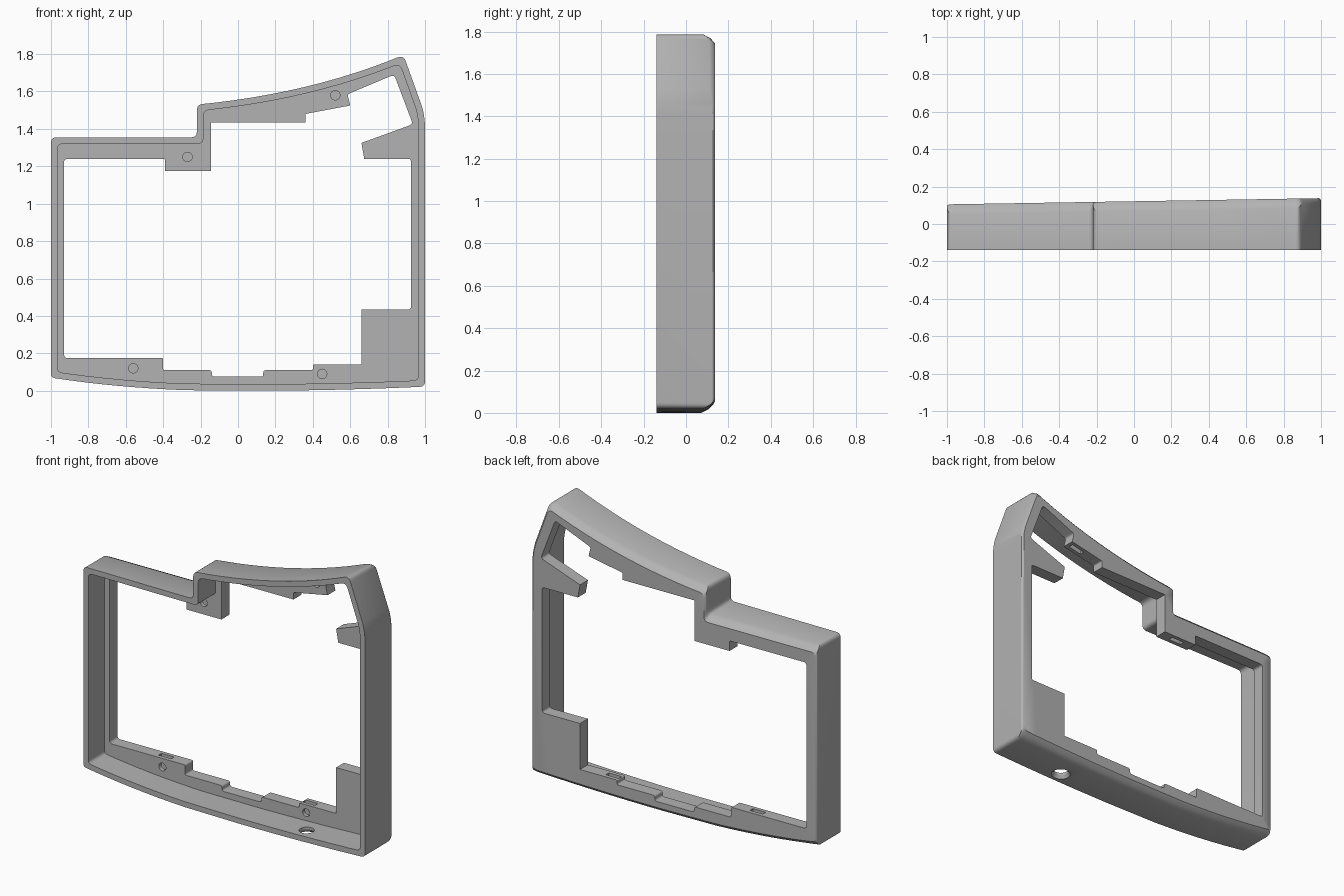
import bpy, bmesh, math
from mathutils import Vector as V

if "Cube" in bpy.data.objects:
    bpy.data.objects.remove(bpy.data.objects["Cube"])

FRONT, WALL, FLANGE = -0.14, 0.035, 0.08

grey = bpy.data.materials.new("matte grey")
grey.use_nodes = True
grey.diffuse_color = (0.45, 0.45, 0.45, 1)
grey.node_tree.nodes["Principled BSDF"].inputs["Base Color"].default_value = grey.diffuse_color


def back(x):
    """Depth of the slightly tilted rear plane."""
    return 0.105 + (x + 1) * 0.0165


def ledge(x):
    """Depth of the front side of the flange."""
    return back(x) - FLANGE


def curve(a, c, b, t):
    return a * (1 - t) ** 2 + c * 2 * t * (1 - t) + b * t * t


def arc(a, mid, b, n):
    """Corners of a gentle curve through three points, without its ends."""
    a, mid, b = V(a), V(mid), V(b)
    return [(*curve(a, mid * 2 - (a + b) / 2, b, k / n), 0) for k in range(1, n)]


def rounded(corners, steps=5):
    """Closed outline from (x, z, radius) corners."""
    out = []
    for i, (x, z, r) in enumerate(corners):
        p = V((x, z))
        if r == 0:
            out.append(p)
            continue
        a = (V(corners[i - 1][:2]) - p).normalized()
        b = (V(corners[(i + 1) % len(corners)][:2]) - p).normalized()
        cut = r / math.tan(a.angle(b) / 2)
        out += [curve(p + a * cut, p, p + b * cut, k / steps) for k in range(steps + 1)]
    return out


def edge_normals(points):
    """Outward normals of the edges before and after each clockwise point."""
    after = []
    for i, p in enumerate(points):
        d = (points[(i + 1) % len(points)] - p).normalized()
        after.append(V((-d.y, d.x)))
    return list(zip(after[-1:] + after[:-1], after))


def inset(corners, width):
    """Move the corners inward; width depends on the edge normal."""
    points, out = [V(c[:2]) for c in corners], []
    for p, (a, b), corner in zip(points, edge_normals(points), corners):
        if a.dot(b) > 0.9:
            m = (a + b).normalized()
            q = p - m * width(m)
        else:
            det = a.x * b.y - a.y * b.x
            wa, wb = width(a), width(b)
            q = p - V((wa * b.y - wb * a.y, wb * a.x - wa * b.x)) / det
        out.append((q.x, q.y, corner[2]))
    return out


def add_loop(bm, outline, depth):
    return [bm.verts.new((p.x, depth(p.x), p.y)) for p in outline]


def bridge(bm, lo, hi):
    for i in range(len(lo)):
        j = (i + 1) % len(lo)
        bm.faces.new((lo[i], lo[j], hi[j], hi[i]))


def fill_between(bm, outer, inner):
    """Flat face between an outline and a hole of any shape."""
    edges = []
    for ring in (outer, inner):
        for i, v in enumerate(ring):
            edges.append(bm.edges.get((v, ring[(i + 1) % len(ring)])))
    bmesh.ops.triangle_fill(bm, edges=edges, use_beauty=True, normal=(0, 1, 0))


def finish(bm, name):
    bmesh.ops.recalc_face_normals(bm, faces=bm.faces)
    mesh = bpy.data.meshes.new(name)
    bm.to_mesh(mesh)
    bm.free()
    mesh.materials.append(grey)
    ob = bpy.data.objects.new(name, mesh)
    bpy.context.collection.objects.link(ob)
    return ob


def loft(name, rings):
    """Closed convex solid through rings of equal point count."""
    bm = bmesh.new()
    loops = [[bm.verts.new(c) for c in ring] for ring in rings]
    for lo, hi in zip(loops, loops[1:]):
        bridge(bm, lo, hi)
    bm.faces.new(loops[0])
    bm.faces.new(loops[-1])
    return finish(bm, name)


def pocket(name, points, near, far):
    """Cutter prism in the flange, between two depths behind its face."""
    return loft(name, [[(p.x, ledge(p.x) + d, p.y) for p in points] for d in (near, far)])


def circle(x, z, r, n=24):
    return [V((x + r * math.cos(k * math.tau / n), z + r * math.sin(k * math.tau / n)))
            for k in range(n)]


# Outer corners, clockwise seen from the front
corners = (
    [(-1, 0.07, 0.025), (-1, 1.355, 0.03), (-0.22, 1.355, 0.03), (-0.22, 1.53, 0.035)]
    + arc((-0.22, 1.53), (0.36, 1.625), (0.885, 1.795), 12)
    + [(0.885, 1.795, 0.035)]
    + arc((0.975, 1.545), (0.993, 1.48), (1, 1.41), 6)
    + [(1, 1.41, 0), (1, 0.022, 0.03)]
    + arc((1, 0.022), (0.55, 0.006), (0.1, 0), 8)
    + [(0.1, 0, 0), (-0.28, 0.003, 0)]
    + arc((-0.28, 0.003), (-0.65, 0.027), (-1, 0.07), 8))
outline = rounded(corners)
cavity = rounded(inset(corners, lambda n: WALL))

# Stepped opening through the flange
opening = rounded([
    (-0.93, 0.175, 0.02), (-0.93, 1.24, 0.02), (-0.39, 1.24, 0.01), (-0.39, 1.175, 0),
    (-0.145, 1.175, 0), (-0.145, 1.435, 0), (0.36, 1.435, 0), (0.36, 1.48, 0.01),
    (0.6, 1.525, 0), (0.585, 1.585, 0.015), (0.835, 1.69, 0.02), (0.935, 1.425, 0.02),
    (0.66, 1.325, 0), (0.675, 1.24, 0), (0.925, 1.24, 0.015), (0.925, 0.435, 0.015),
    (0.66, 0.435, 0), (0.66, 0.14, 0), (0.4, 0.14, 0.01), (0.4, 0.11, 0.01),
    (0.135, 0.11, 0.015), (0.135, 0.075, 0.015), (-0.14, 0.075, 0.015),
    (-0.14, 0.11, 0.015), (-0.4, 0.11, 0.01), (-0.4, 0.175, 0.01)])

# Frame: cavity wall, front rim, outer wall and rear bevel, from inside out
bm = bmesh.new()
rings = [add_loop(bm, cavity, ledge), add_loop(bm, cavity, lambda x: FRONT),
         add_loop(bm, outline, lambda x: FRONT)]
for inward, depth in ((0, 1), (0.4, 0.4), (1, 0)):
    ring = rounded(inset(corners, lambda n: inward * (0.01 + 0.027 * abs(n.y))))
    verts = add_loop(bm, ring, back)
    for v, (a, b) in zip(verts, edge_normals(outline)):
        v.co.y -= depth * (0.01 + 0.043 * abs((a + b).normalized().y))
    rings.append(verts)
for lo, hi in zip(rings, rings[1:]):
    bridge(bm, lo, hi)

# Flange faces and the walls of the opening
hole_front, hole_back = add_loop(bm, opening, ledge), add_loop(bm, opening, back)
bridge(bm, hole_front, hole_back)
fill_between(bm, rings[0], hole_front)
fill_between(bm, rings[-1], hole_back)
frame = finish(bm, "frame")

# Screw holes with nut slots entering from the opening edge
cutters = []
for x, z, reach, tilt in ((-0.27, 1.25, -0.12, 0), (0.52, 1.58, -0.12, 0.2),
                          (-0.56, 0.12, 0.09, 0), (0.45, 0.09, 0.09, 0)):
    cutters.append(pocket("screw_hole_cutter", circle(x, z, 0.025), -0.02, 0.06))
    up = V((-math.sin(tilt), math.cos(tilt)))
    side = V((up.y, -up.x)) * 0.045
    base, tip = V((x, z)) - up * math.copysign(0.04, reach), V((x, z)) + up * reach
    cutters.append(pocket("nut_slot_cutter",
                          [base - side, tip - side, tip + side, base + side], 0.025, 0.055))

# Countersunk hole in the bottom wall
cutters.append(loft("bottom_hole_cutter", [
    [(p.x, p.y, z) for p in circle(0.53, -0.06, r)]
    for z, r in ((-0.02, 0.075), (0.025, 0.045), (0.06, 0.045))]))

# Apply each cut, keeping the body whole if a cut cannot be solved
for cutter in cutters:
    mod = frame.modifiers.new("cut", "BOOLEAN")
    mod.operation, mod.solver, mod.object = "DIFFERENCE", "EXACT", cutter
    bpy.context.view_layer.update()
    result = bpy.data.meshes.new_from_object(
        frame.evaluated_get(bpy.context.evaluated_depsgraph_get()))
    frame.modifiers.remove(mod)
    if len(result.polygons) > len(opening):
        frame.data = result
    bpy.data.objects.remove(cutter)

# Smooth the curves, keep hard edges
frame.data.shade_smooth()
frame.data.set_sharp_from_angle(angle=math.radians(30))
